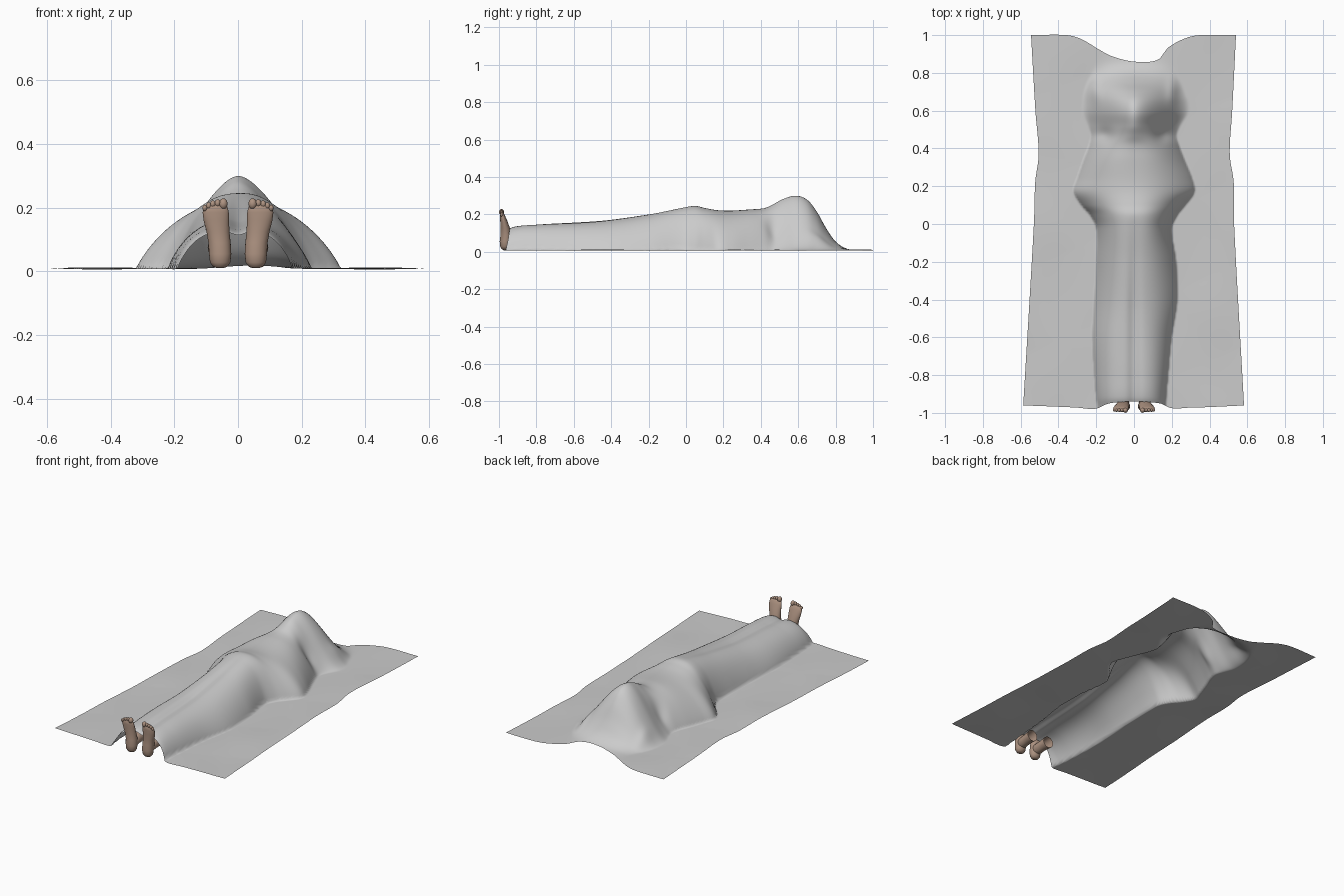
import bpy, bmesh, math
from mathutils import Vector

if "Cube" in bpy.data.objects:
    bpy.data.objects.remove(bpy.data.objects["Cube"])


def material(name, rgb):
    m = bpy.data.materials.new(name)
    m.diffuse_color = (*rgb, 1)
    m.use_nodes = True
    m.node_tree.nodes["Principled BSDF"].inputs["Base Color"].default_value = m.diffuse_color
    return m


SHEET = material("grey sheet", (0.60, 0.60, 0.60))
SKIN = material("skin", (0.42, 0.29, 0.22))


def sample(table, t):
    """Smooth (Catmull-Rom style) lookup of a row of values in a sorted table."""
    if t <= table[0][0]:
        return table[0][1:]
    if t >= table[-1][0]:
        return table[-1][1:]
    i = next(k for k in range(len(table) - 1) if table[k + 1][0] >= t)
    a, b = table[i], table[i + 1]
    p, n = table[max(i - 1, 0)], table[min(i + 2, len(table) - 1)]
    d = b[0] - a[0]
    s = (t - a[0]) / d
    out = []
    for k in range(1, len(a)):
        ma = (b[k] - p[k]) / (b[0] - p[0]) * d
        mb = (n[k] - a[k]) / (n[0] - a[0]) * d
        out.append((2*s**3 - 3*s*s + 1)*a[k] + (s**3 - 2*s*s + s)*ma
                   + (3*s*s - 2*s**3)*b[k] + (s**3 - s*s)*mb)
    return out


def finish(bm, name, mat, smooth=True):
    mesh = bpy.data.meshes.new(name)
    for f in bm.faces:
        f.smooth = smooth
    bm.to_mesh(mesh)
    bm.free()
    ob = bpy.data.objects.new(name, mesh)
    mesh.materials.append(mat)
    bpy.context.collection.objects.link(ob)
    return ob


# Body under the sheet: y, left width, right width, height, profile powers p, q
BODY = [
    (-0.97, .19, .17, .105, 3.2, .80), (-0.92, .20, .17, .128, 3.2, .80),
    (-0.80, .21, .18, .138, 3.0, .80), (-0.60, .22, .20, .150, 2.8, .85),
    (-0.40, .21, .23, .165, 2.6, .90), (-0.20, .20, .225, .192, 2.6, .90),
    (-0.02, .20, .20, .228, 2.6, .85), (0.05, .235, .23, .237, 2.4, .90),
    (0.10, .28, .27, .225, 2.3, .90), (0.17, .32, .32, .212, 2.2, .85),
    (0.24, .30, .31, .209, 2.3, .85), (0.34, .265, .27, .216, 2.4, .90),
    (0.42, .235, .24, .225, 2.2, 1.0), (0.47, .23, .23, .248, 1.9, 1.3),
    (0.52, .25, .25, .275, 1.7, 1.6), (0.59, .28, .29, .292, 1.7, 1.8),
    (0.65, .28, .29, .268, 1.7, 1.7), (0.70, .27, .27, .205, 1.7, 1.5),
    (0.75, .25, .25, .115, 1.8, 1.4), (0.80, .22, .22, .045, 2.0, 1.3),
    (0.86, .20, .20, .008, 2.0, 1.2), (1.00, .20, .20, .0, 2.0, 1.2)]
# Sheet outline: y -> left and right edge; x -> foot end and head end
SIDES = [(-0.97, -.587, .583), (0, -.53, .53), (.22, -.523, .528),
         (.37, -.505, .507), (.6, -.522, .52), (1, -.545, .54)]
ENDS = [(-.59, -.96, 1.0), (-.38, -.968, 1.0), (-.30, -.972, .98),
        (-.20, -.978, .925), (-.13, -.95, .89), (0, -.94, .86), (.14, -.95, .87),
        (.20, -.975, .935), (.30, -.972, .985), (.38, -.97, 1.0), (.59, -.96, 1.0)]


def bump(v, c, w):
    return math.exp(-((v - c) / w) ** 2)


def sheet_height(x, y):
    wl, wr, h, p, q = sample(BODY, y)
    t = min(abs(x) / (wl if x < 0 else wr), 1)
    z = max(h, 0) * (1 - t ** p) ** q
    # valley between the legs, folded hands, sunken neck sides, cloth folds
    if y < 0.05:
        z -= .014 * bump(x, .0, .03) * min(1, (0.05 - y) * 2) * (z > .03)
    z -= .02 * (bump(x, -.15, .04) + bump(x, .15, .04)) * bump(y, .47, .04)
    z += .012 * (bump(x, -.2, .03) + bump(x, .2, .03)) * bump(y, .70, .07)
    z += .003 * math.sin(9 * x + 5 * y) * math.sin(7 * y - 3 * x)
    return max(z, 0) + .008 + .002 * math.sin(11 * x) * math.cos(8 * y)


# Draped sheet: one open surface
bm = bmesh.new()
NX, NY = 150, 180
grid = []
for j in range(NY + 1):
    row = []
    v = j / NY
    for i in range(NX + 1):
        x0 = -.56 + 1.12 * i / NX
        lo, hi = sample(ENDS, x0 * 1.04)
        y = lo + (hi - lo) * v
        le, re = sample(SIDES, y)
        x = le + (re - le) * i / NX
        row.append(bm.verts.new((x, y, sheet_height(x, y))))
    grid.append(row)
for j in range(NY):
    for i in range(NX):
        bm.faces.new((grid[j][i], grid[j][i+1], grid[j+1][i+1], grid[j+1][i]))
finish(bm, "draped_sheet", SHEET)


def loft(bm, rings, cap=True):
    """Skin a list of vertex rings given as point lists."""
    vs = [[bm.verts.new(p) for p in r] for r in rings]
    n = len(vs[0])
    for a, b in zip(vs, vs[1:]):
        for k in range(n):
            bm.faces.new((a[k], a[(k+1) % n], b[(k+1) % n], b[k]))
    if cap:
        bm.faces.new(vs[0][::-1])
        bm.faces.new(vs[-1])


# Foot cross-sections going up: z, centre x, centre y, half width, half depth
FOOT = [(.010, .056, -.968, .010, .008), (.014, .056, -.968, .022, .018),
        (.028, .056, -.967, .032, .026), (.055, .056, -.965, .035, .031),
        (.090, .058, -.962, .035, .030), (.125, .063, -.966, .036, .025),
        (.160, .068, -.973, .040, .020), (.185, .070, -.979, .041, .015),
        (.203, .070, -.983, .037, .011), (.208, .070, -.984, .028, .007)]
# Ankle cross-sections going back: y, centre x, centre z, radius
ANKLE = [(-.965, .057, .062, .026), (-.945, .057, .066, .032),
         (-.915, .058, .070, .031), (-.885, .059, .072, .032),
         (-.850, .060, .074, .035)]
# Toes from the big toe outward: x, z, radius
TOES = [(.046, .212, .0135), (.064, .214, .0095), (.079, .211, .0090),
        (.092, .206, .0085), (.104, .199, .0080)]
N = 24
for side, label in ((-1, "left"), (1, "right")):
    bm = bmesh.new()
    ang = [2 * math.pi * k / N for k in range(N)]
    loft(bm, [[(cx + rx * math.cos(a), cy + ry * math.sin(a), z) for a in ang]
              for z, cx, cy, rx, ry in FOOT])
    loft(bm, [[(cx + r * math.cos(a), y, cz - r * math.sin(a)) for a in ang]
              for y, cx, cz, r in ANKLE], cap=False)
    for x, z, r in TOES:
        new = bmesh.ops.create_uvsphere(bm, u_segments=14, v_segments=10, radius=r)
        for vert in new["verts"]:
            vert.co = Vector((x + vert.co.x, -.986 + vert.co.y, z + vert.co.z * 1.25))
    for vert in bm.verts:
        vert.co.x *= side
    bmesh.ops.recalc_face_normals(bm, faces=bm.faces)
    finish(bm, label + "_foot", SKIN)
